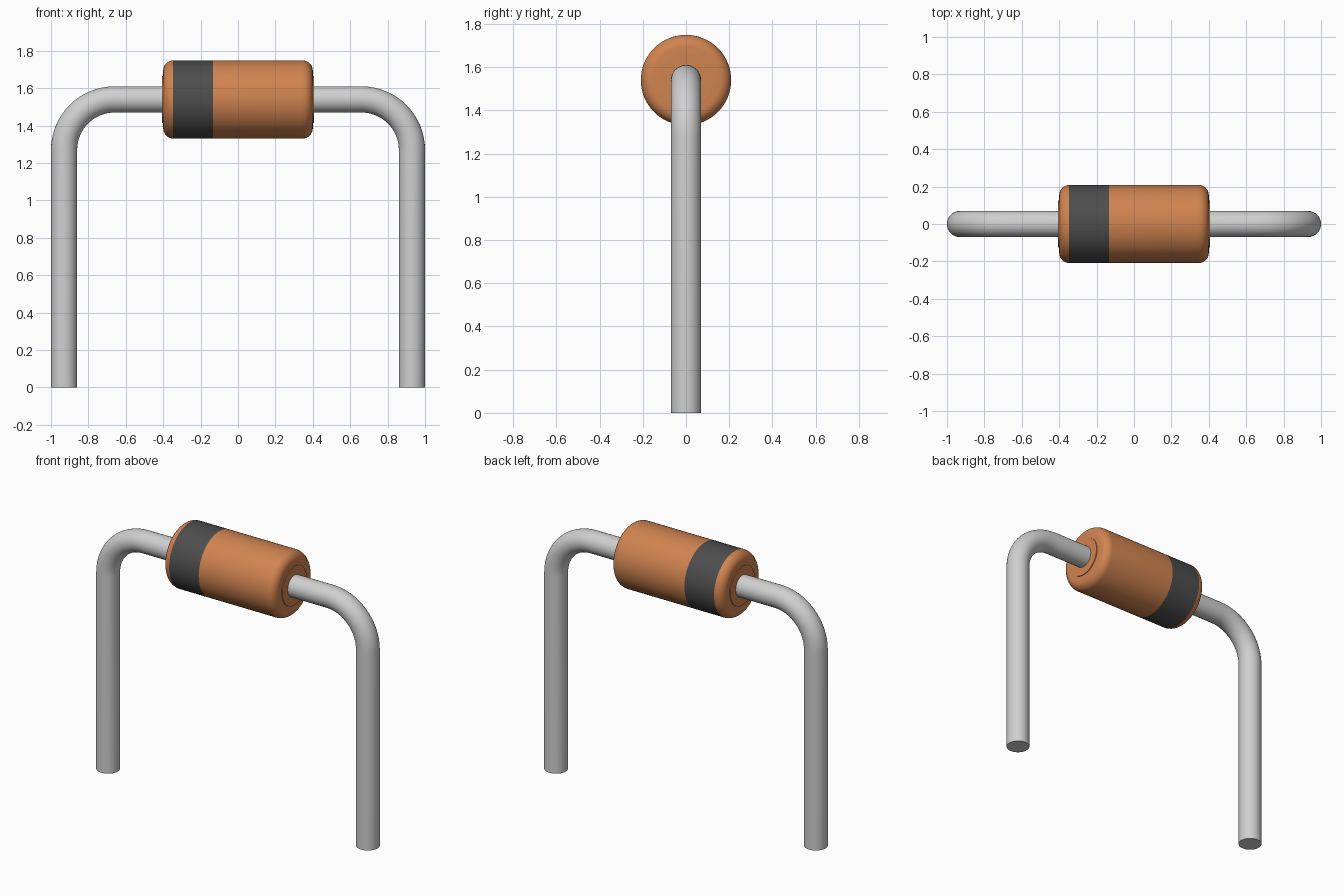
import bpy, bmesh
from math import sin, cos, pi, radians
from mathutils import Vector

cube = bpy.data.objects.get("Cube")
if cube:
    bpy.data.objects.remove(cube, do_unlink=True)

AXIS_Z = 1.54      # height of the body axis
WIRE_R = 0.07
LEG_X = 0.93
BEND_R = 0.27
BODY_R = 0.209
BODY_HALF = 0.4
FILLET = 0.055
BAND = (-0.347, -0.135)


def material(name, color):
    mat = bpy.data.materials.new(name)
    mat.use_nodes = True
    mat.diffuse_color = (*color, 1)
    mat.node_tree.nodes["Principled BSDF"].inputs["Base Color"].default_value = (*color, 1)
    return mat


orange = material("orange body", (0.63, 0.23, 0.08))
charcoal = material("charcoal band", (0.075, 0.075, 0.075))
metal = material("grey metal", (0.63, 0.63, 0.63))


def loft(name, rings, mats, sides=48):
    """Skin circles given as (centre, direction, radius) and cap both ends."""
    bm = bmesh.new()
    loops = []
    for centre, direction, radius in rings:
        u = Vector((0, 1, 0))
        v = Vector(direction).normalized().cross(u)
        loops.append([bm.verts.new(Vector(centre) + radius * (u * cos(a) + v * sin(a)))
                      for a in (2 * pi * i / sides for i in range(sides))])
    for a, b in zip(loops, loops[1:]):
        for i in range(sides):
            j = (i + 1) % sides
            bm.faces.new((a[i], a[j], b[j], b[i]))
    bm.faces.new(loops[0])
    bm.faces.new(loops[-1])
    bmesh.ops.recalc_face_normals(bm, faces=bm.faces[:])
    mesh = bpy.data.meshes.new(name)
    bm.to_mesh(mesh)
    bm.free()
    for m in mats:
        mesh.materials.append(m)
    obj = bpy.data.objects.new(name, mesh)
    bpy.context.collection.objects.link(obj)
    bpy.ops.object.select_all(action='DESELECT')
    obj.select_set(True)
    bpy.context.view_layer.objects.active = obj
    bpy.ops.object.shade_smooth_by_angle(angle=radians(35))
    return obj


def along_x(x, radius):
    return ((x, 0, AXIS_Z), (1, 0, 0), radius)


# Body: cylinder with rounded rims and a flush painted band
rim = [(BODY_HALF - FILLET + FILLET * cos(a), BODY_R - FILLET + FILLET * sin(a))
       for a in (pi / 2 * i / 8 for i in range(9))]
profile = [(-x, r) for x, r in rim] + [(x, BODY_R) for x in BAND] + rim[::-1]
profile.sort(key=lambda p: p[0])
body = loft("body", [along_x(x, r) for x, r in profile], [orange, charcoal], 64)
for face in body.data.polygons:
    if BAND[0] < face.center.x < BAND[1]:
        face.material_index = 1

for side, label in ((1, "left"), (-1, "right")):
    # Slightly raised collar around the wire exit
    loft(label + "_collar",
         [along_x(side * x, 0.125) for x in (BODY_HALF - 0.02, BODY_HALF + 0.005)],
         [orange])
    # Bent wire lead: straight run, quarter bend, vertical leg
    rings = [along_x(side * (BODY_HALF - 0.03), WIRE_R)]
    rings[0] = (rings[0][0], (side, 0, 0), WIRE_R)
    for i in range(17):
        a = pi / 2 * i / 16
        centre = (side * (LEG_X - BEND_R + BEND_R * sin(a)), 0,
                  AXIS_Z - BEND_R + BEND_R * cos(a))
        rings.append((centre, (side * cos(a), 0, -sin(a)), WIRE_R))
    rings.append(((side * LEG_X, 0, 0), (0, 0, -1), WIRE_R))
    loft(label + "_lead", rings, [metal])
